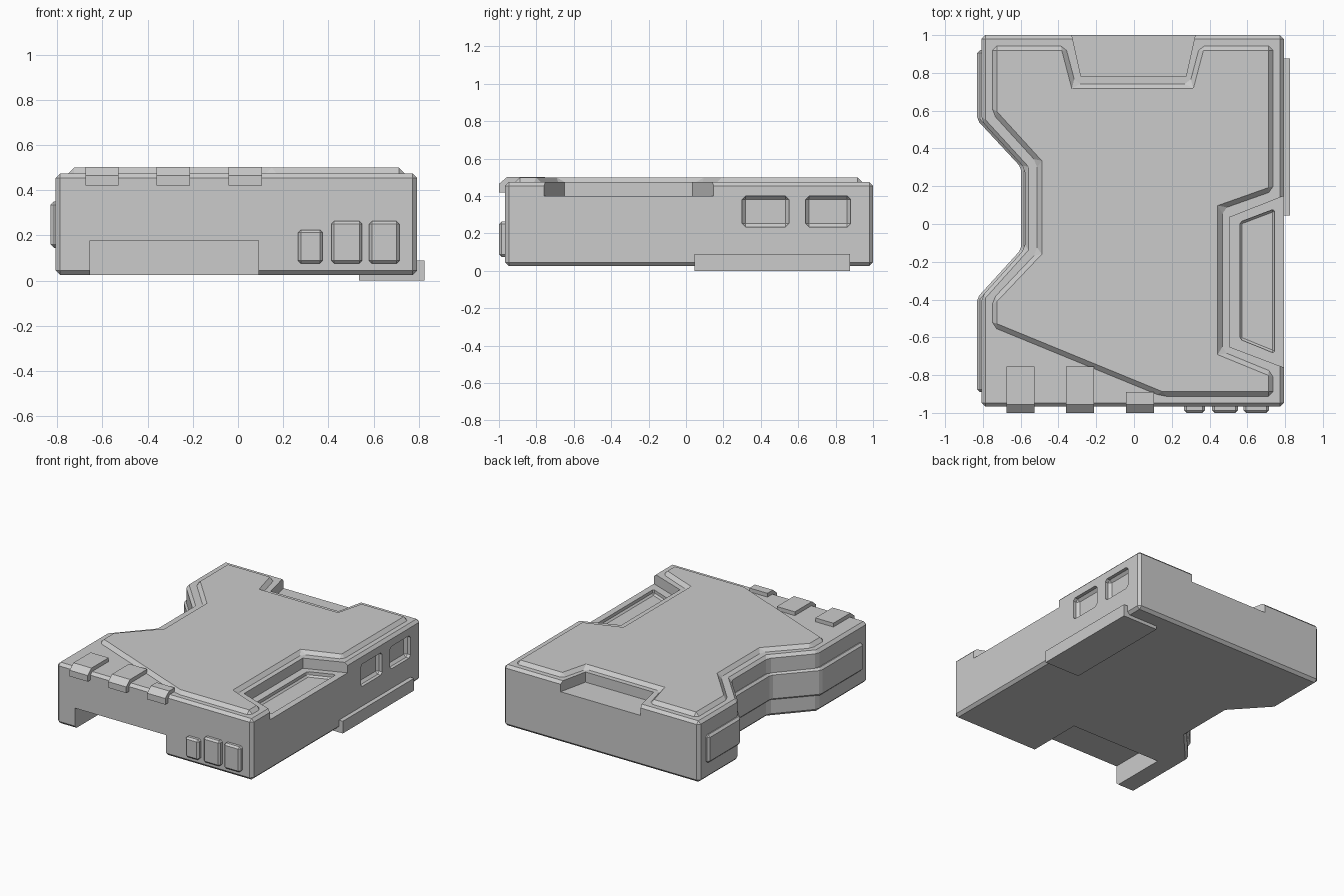
import bpy, bmesh

if "Cube" in bpy.data.objects:
    bpy.data.objects.remove(bpy.data.objects["Cube"])


def prism(name, pts, lo, hi, axis='z', bevel=0.0):
    """Extrude a 2D outline along an axis, optionally chamfering its edges."""
    place = {'x': lambda a, b, h: (h, a, b),
             'y': lambda a, b, h: (a, h, b),
             'z': lambda a, b, h: (a, b, h)}[axis]
    bm = bmesh.new()
    low = [bm.verts.new(place(a, b, lo)) for a, b in pts]
    top = [bm.verts.new(place(a, b, hi)) for a, b in pts]
    bm.faces.new(low)
    bm.faces.new(top)
    n = len(pts)
    for i in range(n):
        j = (i + 1) % n
        bm.faces.new((low[i], low[j], top[j], top[i]))
    bmesh.ops.recalc_face_normals(bm, faces=bm.faces)
    if bevel:
        bmesh.ops.bevel(bm, geom=list(bm.edges), offset=bevel, segments=1,
                        affect='EDGES', profile=0.5)
    mesh = bpy.data.meshes.new(name)
    bm.to_mesh(mesh)
    bm.free()
    ob = bpy.data.objects.new(name, mesh)
    bpy.context.collection.objects.link(ob)
    return ob


def rect(a0, a1, b0, b1):
    return [(a0, b0), (a1, b0), (a1, b1), (a0, b1)]


def cut(target, cutter):
    cutter.hide_render = True
    mod = target.modifiers.new(cutter.name, 'BOOLEAN')
    mod.operation = 'DIFFERENCE'
    mod.solver = 'EXACT'
    mod.object = cutter
    bpy.context.view_layer.objects.active = target
    bpy.ops.object.modifier_apply(modifier=mod.name)
    bpy.data.objects.remove(cutter)


# Main case with a waist notch in its left side
body = prism('case_body', [
    (-0.807, -0.967), (0.793, -0.967), (0.793, 1.0), (-0.807, 1.0),
    (-0.807, 0.545), (-0.578, 0.295), (-0.578, -0.13), (-0.807, -0.385)],
    0.025, 0.475, bevel=0.02)

# Recesses: back edge, right edge with inner tray, front slot, side windows
cut(body, prism('back_cutter', [
    (-0.34, 1.05), (-0.28, 0.78), (0.275, 0.78), (0.335, 1.05)], 0.40, 0.6))
cut(body, prism('right_cutter', [
    (0.90, 0.19), (0.505, 0.035), (0.505, -0.65), (0.90, -0.80)], 0.40, 0.6))
cut(body, prism('tray_cutter', [
    (0.745, 0.08), (0.56, 0.01), (0.56, -0.61), (0.745, -0.685)],
    0.365, 0.5, bevel=0.012))
cut(body, prism('slot_cutter', rect(-0.655, 0.09, -0.1, 0.178),
                -1.1, -0.53, 'y'))
for y0, y1 in ((0.30, 0.55), (0.64, 0.88)):
    cut(body, prism('window_cutter', rect(y0, y1, 0.235, 0.40),
                    0.75, 0.9, 'x', 0.018))

# Raised top plate
prism('top_plate', [
    (-0.75, 0.943), (-0.363, 0.943), (-0.31, 0.742), (0.295, 0.742),
    (0.348, 0.943), (0.737, 0.943), (0.737, 0.175), (0.468, 0.08),
    (0.468, -0.675), (0.737, -0.785), (0.737, -0.912), (0.145, -0.912),
    (-0.75, -0.545), (-0.75, -0.40), (-0.513, -0.15), (-0.513, 0.325),
    (-0.75, 0.585)], 0.42, 0.50, bevel=0.025)

# Band that follows the left side
prism('side_band', [
    (-0.83, 0.92), (-0.83, 0.55), (-0.598, 0.30), (-0.598, -0.135),
    (-0.83, -0.39), (-0.83, -0.89), (-0.74, -0.89), (-0.74, -0.36),
    (-0.53, -0.10), (-0.53, 0.27), (-0.74, 0.51), (-0.74, 0.92)],
    0.145, 0.35, bevel=0.015)

# Clips folded over the front top edge
for i, (x, back) in enumerate(((-0.602, -0.755), (-0.287, -0.755),
                               (0.032, -0.89))):
    prism(f'clip_{i + 1}', [
        (-1.0, 0.42), (-1.0, 0.465), (-0.955, 0.503), (back, 0.503),
        (back, 0.45), (-0.94, 0.42)], x - 0.074, x + 0.074, 'x')

# Front buttons
for i, (x0, x1, top) in enumerate(((0.265, 0.375, 0.225), (0.413, 0.55, 0.263),
                                   (0.58, 0.715, 0.263))):
    prism(f'button_{i + 1}', rect(x0, x1, 0.075, top), -1.0, -0.93, 'y', 0.013)

# Foot slab under the right side
prism('foot_slab', rect(0.535, 0.825, 0.045, 0.877), 0.0, 0.09)
